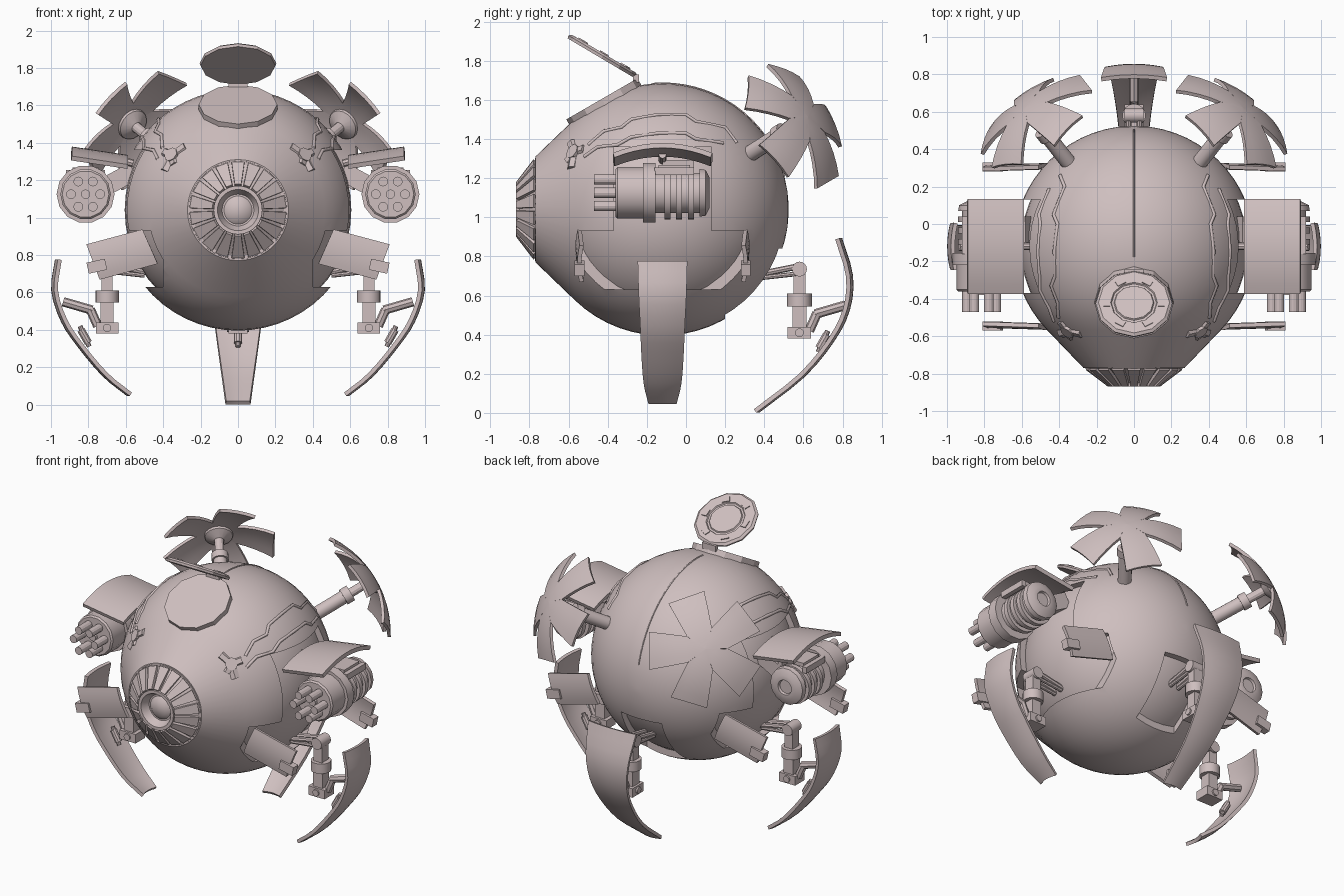
import bpy, bmesh, math
from mathutils import Matrix, Vector

if "Cube" in bpy.data.objects:
    bpy.data.objects.remove(bpy.data.objects["Cube"])

C = Vector((0, -0.12, 1.04))          # hull centre
R = 0.645
I = Matrix.Identity(4)
FLIP = Matrix.Scale(-1, 4, (1, 0, 0))
mat = bpy.data.materials.new("dusty_pink_metal")
mat.diffuse_color = (0.62, 0.52, 0.52, 1)
mat.use_nodes = True
mat.node_tree.nodes["Principled BSDF"].inputs["Base Color"].default_value = mat.diffuse_color


def add(name, bm, M=I, smooth=True, thick=0):
    bmesh.ops.transform(bm, matrix=M, verts=bm.verts)
    bmesh.ops.remove_doubles(bm, verts=bm.verts, dist=1e-5)
    bmesh.ops.recalc_face_normals(bm, faces=bm.faces)
    me = bpy.data.meshes.new(name)
    bm.to_mesh(me)
    bm.free()
    me.materials.append(mat)
    ob = bpy.data.objects.new(name, me)
    bpy.context.collection.objects.link(ob)
    bpy.ops.object.select_all(action='DESELECT')
    ob.select_set(True)
    bpy.context.view_layer.objects.active = ob
    if thick:
        m = ob.modifiers.new("thickness", 'SOLIDIFY')
        m.thickness, m.offset = thick, 0
        bpy.ops.object.modifier_apply(modifier=m.name)
    if smooth:
        bpy.ops.object.shade_smooth_by_angle(angle=math.radians(32))
    return ob


def box(name, c, size, M=I, rot=I):
    bm = bmesh.new()
    bmesh.ops.create_cube(bm, size=1)
    S = Matrix.Diagonal((*size, 1))
    return add(name, bm, M @ Matrix.Translation(c) @ rot @ S, False)


def lathe(name, prof, origin, axis, n=24, M=I):
    """Spin (axial, radius) points round an axis."""
    bm = bmesh.new()
    rings = [[bm.verts.new((r * math.cos(2 * math.pi * k / n), r * math.sin(2 * math.pi * k / n), a))
              for k in range(n)] for a, r in prof]
    for p, q in zip(rings, rings[1:]):
        for k in range(n):
            bm.faces.new((p[k], p[(k + 1) % n], q[(k + 1) % n], q[k]))
    T = Vector(axis).to_track_quat('Z', 'Y').to_matrix().to_4x4()
    return add(name, bm, M @ Matrix.Translation(origin) @ T, n > 12)


def rod(name, a, b, r, n=16, M=I):
    a, b = Vector(a), Vector(b)
    L = (b - a).length
    return lathe(name, [(0, 0), (0, r), (L, r), (L, 0)], a, b - a, n, M)


def plate(name, f, nu, nv, thick, M=I, smooth=True):
    """Curved sheet f(u, v) with thickness."""
    bm = bmesh.new()
    g = [[bm.verts.new(f(i / nu, j / nv)) for j in range(nv + 1)] for i in range(nu + 1)]
    for i in range(nu):
        for j in range(nv):
            bm.faces.new((g[i][j], g[i + 1][j], g[i + 1][j + 1], g[i][j + 1]))
    return add(name, bm, M, smooth, thick)


def tube(name, pts, r, M=I):
    cu = bpy.data.curves.new(name, 'CURVE')
    cu.dimensions, cu.bevel_depth, cu.bevel_resolution = '3D', r, 1
    sp = cu.splines.new('POLY')
    sp.points.add(len(pts) - 1)
    for p, q in zip(sp.points, pts):
        p.co = (*(M @ Vector(q)), 1)
    cu.materials.append(mat)
    bpy.context.collection.objects.link(bpy.data.objects.new(name, cu))


N = Vector((0.547, 0.70, 0.445)).normalized()     # direction of the rear shields
E1 = Vector((-N.y, N.x, 0)).normalized()
E2 = N.cross(E1)


def star(name, dist, thick, M):
    """Five straight-edged petals bent over a ball, apex at dist from the hull centre."""
    bm = bmesh.new()
    steps = [(0, 0), (0.055, 0.04), (0.109, 0.079), (0.165, 0.088), (0.22, 0.097), (0.28, 0.106), (0.332, 0.114)]
    for k in range(5):
        a = math.radians(72 * k)
        d = E1 * math.cos(a) + E2 * math.sin(a)
        e = E2 * math.cos(a) - E1 * math.sin(a)
        g = []
        for u, w in steps:
            row = []
            for j in range(5):
                t = w * (j / 2 - 1)
                sag = R - math.sqrt(R * R - u * u - t * t)
                row.append(bm.verts.new(C + N * (dist - sag) + d * u + e * t))
            g.append(row)
        for p, q in zip(g, g[1:]):
            for j in range(4):
                bm.faces.new((p[j], p[j + 1], q[j + 1], q[j]))
    bmesh.ops.remove_doubles(bm, verts=bm.verts, dist=1e-5)
    bmesh.ops.dissolve_degenerate(bm, edges=bm.edges, dist=1e-5)
    return add(name, bm, M, True, thick)


# Hull: ball running into a cone at the front, with an inner core
prof = [(-0.65, 0), (-0.65, 0.27)]
prof += [(-R * math.cos(math.radians(a)), R * math.sin(math.radians(a))) for a in range(46, 180, 6)]
prof += [(R, 0)]
hull = lathe("hull", prof, C, (0, 1, 0), 56)
RC = 0.606
lathe("inner_core", [(-RC * math.cos(math.pi * i / 24), RC * math.sin(math.pi * i / 24))
                     for i in range(25)], C, (0, 1, 0), 48)

# Shallow bays cut out of the hull
cutters = [box("rear_bay_cutter", (0, 0.5, 0.66), (0.3, 0.6, 0.36))]
for M in (I, FLIP):
    cutters += [box("gun_bay_cutter", (0.65, -0.12, 1.13), (0.5, 0.5, 0.46), M),
                box("leg_bay_cutter", (0.70, -0.12, 0.78), (0.6, 0.86, 0.30), M)]
for c in cutters:
    c.hide_render = True
    c.hide_set(True)
    m = hull.modifiers.new("bay", 'BOOLEAN')
    m.operation, m.object, m.solver = 'DIFFERENCE', c, 'EXACT'

# Nose: recessed cone, blades and cup
nc = (0, 0, C.z)
lathe("nose_cone", [(-0.74, 0), (-0.74, 0.275), (-0.772, 0.262), (-0.772, 0.245), (-0.85, 0.13), (-0.87, 0.13),
                    (-0.87, 0.11), (-0.82, 0.085), (-0.82, 0.075), (-0.84, 0.05), (-0.848, 0)], nc, (0, 1, 0), 36)
for k in range(18):
    T = Matrix.Translation(nc) @ Matrix.Rotation(2 * math.pi * k / 18, 4, 'Y')
    plate("nose_blade", lambda u, v: (((0.068 - 0.034 * u) * (v - 0.5)), -0.772 - 0.09 * u, 0.25 - 0.118 * u),
          1, 1, 0.02, T, False)

# Roof hatch collar and raised lid
lathe("hatch_collar", [(-0.12, 0.2), (-0.05, 0.21), (0, 0.21), (0, 0)], (0, -0.43, 1.605), (0, -0.5, 0.866), 12)
lc, ln = Vector((0, -0.425, 1.825)), Vector((0, 0.51, 0.86))
lathe("hatch_lid", [(-0.015, 0), (-0.015, 0.2), (0.0, 0.205), (0.012, 0.19), (0.012, 0.125), (0.004, 0.12),
                    (0.004, 0.108), (0.012, 0.103), (0.012, 0)], lc, ln, 12)
for k in range(6):
    T = Matrix.Translation(lc) @ ln.to_track_quat('Z', 'Y').to_matrix().to_4x4() @ Matrix.Rotation(k * math.pi / 3, 4, 'Z')
    box("lid_clip", (0.145, 0, 0.012), (0.035, 0.05, 0.012), T)
box("lid_hinge", (0, -0.255, 1.71), (0.1, 0.03, 0.04))


# Legs: arm, shin and curved armour shell, pointing along local +x
def leg(angle, path, halves):
    M = Matrix.Translation((0, -0.12, 0)) @ Matrix.Rotation(angle, 4, 'Z')
    rows = [Vector((*p, h)) for p, h in zip(path, halves)]
    rows = [rows[0] * 2 - rows[1]] + rows + [rows[-1] * 2 - rows[-2]]

    def shell(u, v):
        t = min(u * (len(path) - 1), len(path) - 1.0001)
        i, f = int(t), t - int(t)
        a, b, c, d = rows[i:i + 4]
        p = (b * 2 + (c - a) * f + (a * 2 - b * 5 + c * 4 - d) * f * f + (b * 3 - a - c * 3 + d) * f ** 3) / 2
        w = 2 * v - 1
        return (p.x - 0.012 - 0.015 * w * w, w * p.z, p.y)
    plate("leg_shell", shell, 15, 6, 0.022, M)
    for t in (-0.03, 0.03):
        rod("leg_arm", (0.45, t, 0.70), (0.70, t, 0.75), 0.016, 8, M)
        rod("leg_strut", (0.5, t, 0.69), (0.68, t, 0.71), 0.012, 8, M)
    rod("leg_elbow", (0.70, -0.05, 0.735), (0.70, 0.05, 0.735), 0.038, 16, M)
    box("leg_upper", (0.70, 0, 0.67), (0.06, 0.07, 0.13), M)
    rod("leg_collar", (0.70, 0, 0.545), (0.70, 0, 0.61), 0.063, 16, M)
    box("leg_lower", (0.70, 0, 0.49), (0.07, 0.07, 0.12), M)
    box("leg_knee", (0.70, 0, 0.41), (0.12, 0.10, 0.06), M)
    rod("knee_pin", (0.70, -0.06, 0.41), (0.70, 0.06, 0.41), 0.022, 12, M)
    rod("shell_link_low", (0.75, 0, 0.42), (0.79, 0, 0.51), 0.025, 8, M)
    rod("shell_link", (0.78, 0, 0.505), (0.935, 0, 0.55), 0.025, 8, M)
    rod("shell_piston", (0.84, 0, 0.40), (0.80, 0, 0.33), 0.022, 10, M)
    rod("shell_piston_rod", (0.845, 0, 0.42), (0.795, 0, 0.31), 0.014, 10, M)


side = [(0.98, 0.775), (1.0, 0.61), (0.95, 0.45), (0.865, 0.32), (0.73, 0.16), (0.6, 0.055)]
rear = [(0.92, 0.89), (0.975, 0.70), (0.96, 0.53), (0.88, 0.37), (0.73, 0.19), (0.5, 0.01)]
leg(0, side, [0.125, 0.12, 0.112, 0.107, 0.095, 0.07])
leg(math.pi, side, [0.125, 0.12, 0.112, 0.107, 0.095, 0.07])
leg(math.pi / 2, rear, [0.175, 0.155, 0.135, 0.115, 0.09, 0.065])

for M in (I, FLIP):
    # Rear petal shield on its stalk
    star("petal_shield", 1.045, 0.02, M)
    rod("shield_stalk", C + N * 0.55, C + N * 0.86, 0.042, 16, M)
    rod("shield_stalk_collar", C + N * 0.83, C + N * 0.88, 0.052, 16, M)
    rod("shield_stalk_tip", C + N * 0.86, C + N * 1.04, 0.028, 12, M)
    lathe("shield_boss", [(0, 0.03), (0.03, 0.085), (0.05, 0.09), (0.05, 0)], C + N * 0.985, N, 16, M)

    # Gun flap above the bay
    plate("gun_flap", lambda u, v: (0.59 + 0.3 * u, -0.37 + 0.5 * v, 1.322 + 0.045 * u - 0.05 * (2 * v - 1) ** 2),
          2, 10, 0.025, M)
    rod("flap_hinge", (0.56, -0.12, 1.29), (0.68, -0.12, 1.32), 0.02, 8, M)

    # Rotary gun
    g = (0.815, 0, 1.125)
    lathe("gun_body", [(-0.36, 0), (-0.36, 0.125), (-0.35, 0.135), (-0.22, 0.135), (-0.22, 0.155), (-0.155, 0.155),
                       (-0.155, 0.105), (0.07, 0.105), (0.07, 0.125), (0.10, 0.12), (0.12, 0.08), (0.12, 0.05),
                       (0.105, 0.045), (0.105, 0)], g, (0, 1, 0), 14, M)
    for k in range(6):
        a = k * math.pi / 3
        x, z = g[0] + 0.078 * math.cos(a), g[2] + 0.078 * math.sin(a)
        rod("gun_barrel", (x, -0.47, z), (x, -0.35, z), 0.026, 12, M)
    rod("gun_barrel_centre", (g[0], -0.38, g[2]), (g[0], -0.35, g[2]), 0.025, 12, M)
    for y in (-0.11, -0.05, 0.01):
        lathe("gun_rib", [(0, 0.1), (0, 0.125), (0.03, 0.125), (0.03, 0.1)], (g[0], y, g[2] - 0.012), (0, 1, 0), 24, M)
    for x in (-0.09, 0.09):
        box("gun_rail", (g[0] + x, -0.06, 1.235), (0.03, 0.2, 0.04), M)
    box("gun_top_frame", (g[0], -0.06, 1.255), (0.14, 0.16, 0.025), M)
    box("gun_mount", (0.645, -0.04, 1.20), (0.2, 0.16, 0.1), M, Matrix.Rotation(0.5, 4, 'Y'))

    # Bay doors, front and rear
    for d in (-1, 1):
        def door(u, v, d=d):
            x = (0.51 + 0.30 * u) * v + (0.43 + 0.31 * u) * (1 - v)
            z = (0.935 - 0.08 * u) * v + (0.755 - 0.085 * u) * (1 - v)
            return (x, -0.12 + d * (0.395 + 0.04 * math.sin(math.pi * (0.25 + 0.5 * v)) - 0.01 * u), z)
        plate("bay_door", door, 2, 8, 0.022, M)
        box("door_latch", (0.755, -0.12 + d * 0.425, 0.74), (0.1, 0.05, 0.06), M, Matrix.Rotation(0.22, 4, 'Y'))

    # Raised trim lines on the shoulders
    for line in ([(-0.50, 1.37), (-0.42, 1.44), (-0.33, 1.46), (-0.28, 1.50), (-0.14, 1.525), (0, 1.525),
                  (0.05, 1.49), (0.2, 1.46), (0.26, 1.38)],
                 [(-0.52, 1.31), (-0.45, 1.36), (-0.35, 1.37), (-0.28, 1.41), (-0.14, 1.43), (0, 1.43),
                  (0.05, 1.40), (0.19, 1.38)]):
        tube("shoulder_trim", [(math.sqrt(max(0, R * R - (y - C.y) ** 2 - (z - C.z) ** 2)), y, z)
                               for y, z in line], 0.010, M)

    # Four-armed clamp at the front of the trim
    c = Vector((0.35, -0.57, 1.33))
    nn = (c - C).normalized()
    for dx, dz in ((-0.08, 0.04), (0.08, 0.05), (-0.04, -0.07), (0.03, -0.09)):
        v = Vector((dx, 0, dz))
        v -= nn * v.dot(nn)
        rod("clamp_arm", c - nn * 0.01, c + v - nn * 0.012, 0.03, 6, M)
    rod("clamp_hub", c - nn * 0.03, c + nn * 0.02, 0.04, 8, M)

# Seam along the spine
tube("spine_seam", [(0, C.y + R * math.sin(math.radians(a)), C.z + R * math.cos(math.radians(a)))
                    for a in range(-5, 80, 5)], 0.005)
